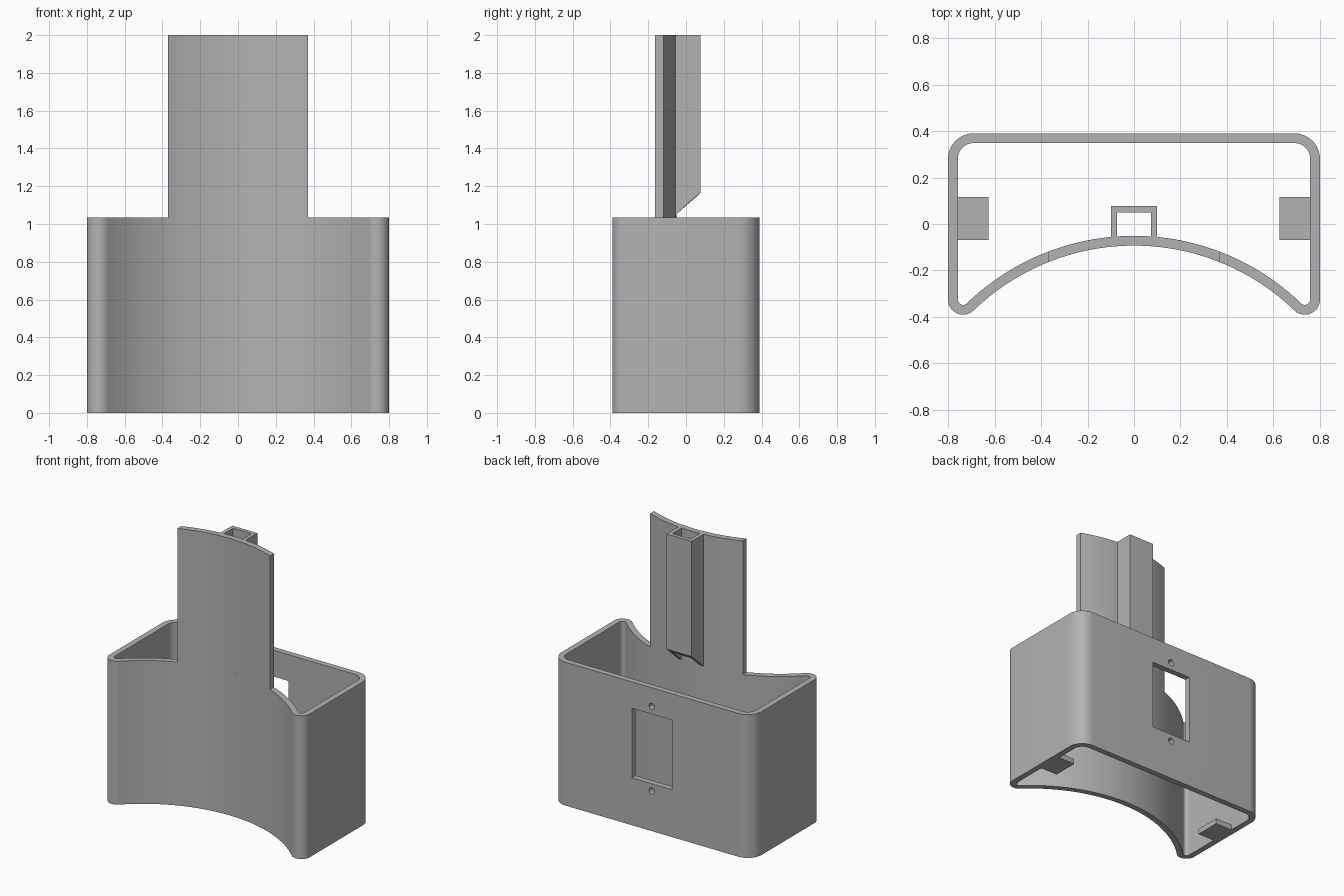
import bpy, bmesh
from math import sin, cos, atan2, hypot, pi, radians, sqrt

cube = bpy.data.objects.get("Cube")
if cube:
    bpy.data.objects.remove(cube, do_unlink=True)

# Main dimensions
WALL = 0.042
BODY_H, TOTAL_H = 1.035, 2.0
ARC_Y, ARC_R = -1.086, 0.993
FRONT_C, FRONT_R = (0.735, -0.325), 0.065
BACK_C, BACK_R = (0.69, 0.28), 0.11

grey = bpy.data.materials.new("plain grey")
grey.use_nodes = True
grey.diffuse_color = (0.45, 0.45, 0.45, 1)
grey.node_tree.nodes["Principled BSDF"].inputs["Base Color"].default_value = grey.diffuse_color


def finish(bm, name):
    bmesh.ops.recalc_face_normals(bm, faces=bm.faces[:])
    mesh = bpy.data.meshes.new(name)
    bm.to_mesh(mesh)
    bm.free()
    mesh.materials.append(grey)
    obj = bpy.data.objects.new(name, mesh)
    bpy.context.collection.objects.link(obj)
    return obj


def shell(name, outer, inner, z0, z1, closed):
    """Extrude the band between two matching paths; z0 may depend on y."""
    bm = bmesh.new()
    rows = [[bm.verts.new((x, y, z(y))) for x, y in path]
            for path, z in ((outer, z0), (inner, z0), (inner, z1), (outer, z1))]
    n = len(outer)
    for i in range(n if closed else n - 1):
        j = (i + 1) % n
        for k in range(4):
            a, b = rows[k], rows[(k + 1) % 4]
            bm.faces.new((a[i], a[j], b[j], b[i]))
    if not closed:
        bm.faces.new([r[0] for r in rows])
        bm.faces.new([r[-1] for r in rows])
    return finish(bm, name)


def box(name, x0, x1, y0, y1, z0, z1):
    return shell(name, [(x0, y0), (x1, y0)], [(x0, y1), (x1, y1)],
                 lambda y: z0, lambda y: z1, False)


def arc(center, r, a0, a1, n):
    return [(center[0] + r * cos(a0 + (a1 - a0) * i / n),
             center[1] + r * sin(a0 + (a1 - a0) * i / n)) for i in range(n + 1)]


def outline(t):
    """Body outline inset by t: concave front, rounded corners, straight back."""
    toward = atan2(ARC_Y - FRONT_C[1], -FRONT_C[0])
    half = arc((0, ARC_Y), ARC_R + t, pi / 2, toward + pi, 32)
    half += arc(FRONT_C, FRONT_R - t, toward, 0, 14)[1:]
    half += arc(BACK_C, BACK_R - t, 0, pi / 2, 12)
    return half + [(-x, y) for x, y in reversed(half[1:])]


def smooth(obj):
    bpy.ops.object.select_all(action='DESELECT')
    obj.select_set(True)
    bpy.context.view_layer.objects.active = obj
    bpy.ops.object.shade_smooth_by_angle(angle=radians(30))


# Open body shell
body = shell("body_shell", outline(0), outline(WALL),
             lambda y: 0, lambda y: BODY_H, True)

# Rear window and two screw holes
cutters = [box("window_cutter", -0.16, 0.16, 0.3, 0.45, 0.342, 0.845)]
for z in (0.29, 0.9):
    ring = arc((0, z), 0.023, 0, 2 * pi, 24)[:-1]
    bm = bmesh.new()
    ends = [[bm.verts.new((x, y, h)) for x, h in ring] for y in (0.3, 0.45)]
    for e in ends:
        bm.faces.new(e)
    for i in range(len(ring)):
        bm.faces.new((ends[0][i - 1], ends[0][i], ends[1][i], ends[1][i - 1]))
    cutters.append(finish(bm, "screw_hole_cutter"))
bpy.context.view_layer.objects.active = body
for c in cutters:
    c.hide_render = True
    mod = body.modifiers.new("cut", 'BOOLEAN')
    mod.operation, mod.solver, mod.object = 'DIFFERENCE', 'EXACT', c
    bpy.ops.object.modifier_apply(modifier=mod.name)
    bpy.data.objects.remove(c, do_unlink=True)
smooth(body)

# Tall curved panel rising from the front wall
xs = [0.37 * i / 16 for i in range(-16, 17)]
front, rear = ([(x, ARC_Y + sqrt(r * r - x * x)) for x in xs]
               for r in (ARC_R, ARC_R + WALL))
panel = shell("tall_panel", front, rear, lambda y: BODY_H, lambda y: TOTAL_H, False)
smooth(panel)

# Square channel behind the panel, with a sloped lower end
shell("rear_channel",
      [(-0.1, -0.07), (-0.1, 0.078), (0.1, 0.078), (0.1, -0.07)],
      [(-0.073, -0.07), (-0.073, 0.05), (0.073, 0.05), (0.073, -0.07)],
      lambda y: BODY_H + max(0, y + 0.055), lambda y: TOTAL_H, False)

# Mounting tabs on the inside of the side walls
for side, s in (("left", 1), ("right", -1)):
    box(side + "_tab", s * 0.625, s * 0.765, -0.068, 0.117, 0, 0.04)
